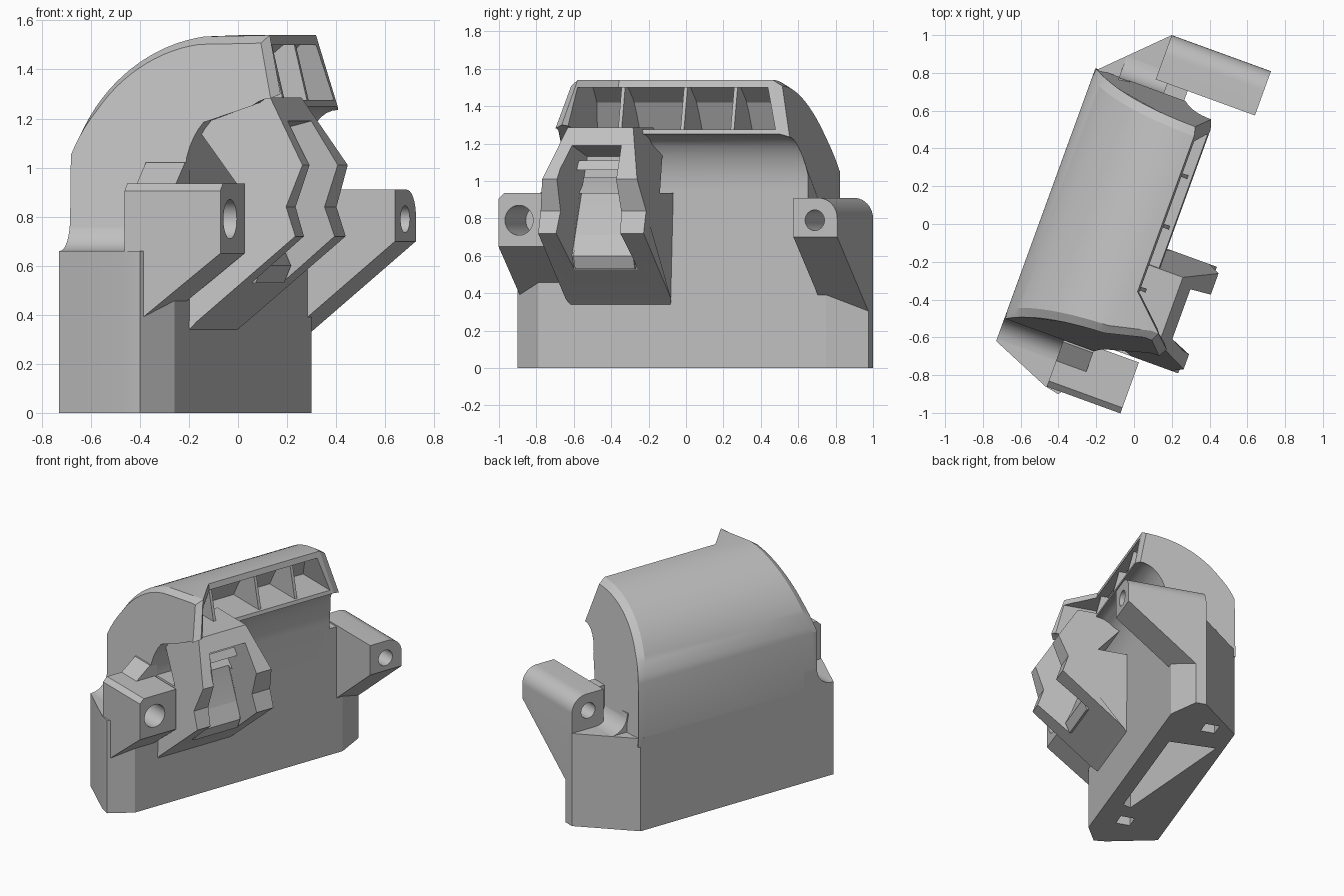
import bpy, bmesh, math

cube = bpy.data.objects.get("Cube")
if cube:
    bpy.data.objects.remove(cube)

TURN = math.radians(-20)   # the whole part sits turned about z

grey = bpy.data.materials.new("plain grey")
grey.use_nodes = True
grey.diffuse_color = (0.53, 0.53, 0.53, 1)
grey.node_tree.nodes["Principled BSDF"].inputs["Base Color"].default_value = (0.53, 0.53, 0.53, 1)


def loft(name, rings):
    """Closed solid through matching rings of points, with end caps."""
    bm = bmesh.new()
    loops = [[bm.verts.new(p) for p in ring] for ring in rings]
    n = len(loops[0])
    for a, b in zip(loops, loops[1:]):
        for i in range(n):
            j = (i + 1) % n
            bm.faces.new((a[i], a[j], b[j], b[i]))
    bm.faces.new(loops[0])
    bm.faces.new(loops[-1][::-1])
    bmesh.ops.recalc_face_normals(bm, faces=bm.faces)
    mesh = bpy.data.meshes.new(name)
    bm.to_mesh(mesh)
    bm.free()
    mesh.materials.append(grey)
    ob = bpy.data.objects.new(name, mesh)
    bpy.context.collection.objects.link(ob)
    ob.rotation_euler.z = TURN
    return ob


def side_prism(name, profile, v0, v1):
    """Profile in (across, height), extruded along the length."""
    return loft(name, [[(u, v, z) for u, z in profile] for v in (v0, v1)])


def end_prism(name, profile, u0, u1):
    """Profile in (length, height), extruded across."""
    return loft(name, [[(u, v, z) for v, z in profile] for u in (u0, u1)])


def plan_prism(name, plan, z0, z1):
    return loft(name, [[(u, v, z) for u, v in plan] for z in (z0, z1)])


def mirrored(name, outline, mid):
    """Outline of (across, height, half width) on both sides of a middle plane."""
    return loft(name, [[(u, mid + s * w, z) for u, z, w in outline] for s in (-1, 1)])


def rod(name, v, z, r, u0, u1):
    turns = [math.tau * i / 32 for i in range(32)]
    return end_prism(name, [(v + r * math.cos(t), z + r * math.sin(t)) for t in turns], u0, u1)


def quarter(steps):
    return [math.pi / 2 * i / steps for i in range(steps + 1)]


def cut(target, cutter):
    cutter.hide_render = True
    mod = target.modifiers.new("cut", 'BOOLEAN')
    mod.operation = 'DIFFERENCE'
    mod.solver = 'EXACT'
    mod.object = cutter
    bpy.context.view_layer.objects.active = target
    bpy.ops.object.modifier_apply(modifier=mod.name)
    bpy.data.objects.remove(cutter)


# Base block with its hollow and two slots underneath
base = plan_prism("base_block", [
    (-.474, -.832), (-.148, -.968), (-.068, -.984), (.026, -.83), (.026, .807),
    (-.08, 1.008), (-.154, 1.008), (-.474, .69)], 0, .66)
cut(base, plan_prism("hollow_cutter", [(-.09, -.46), (-.09, .45), (-.42, .47), (-.15, -.48)], -.1, .56))
for u, v in ((-.29, .71), (-.178, -.66)):
    s = .05
    cut(base, plan_prism("slot_cutter", [(u - s, v - s), (u + s, v - s), (u + s, v + s), (u - s, v + s)], -.1, .12))

# Domed cover: arc over the back, overhanging lip, concave sweep down to the wall
arc = [(.14 + .63 * math.cos(math.radians(a)), .91 + .63 * math.sin(math.radians(a)))
       for a in [167 - 77 * i / 20 for i in range(21)]]
cove = [(.21 - .184 * math.sin(t), .95 + .30 * math.cos(t)) for t in quarter(10)]
section = [(.026, .6), (-.474, .6)] + arc + cove


def ring(sign, back_off, inset, flare):
    pts = []
    for u, z in section:
        v = sign * (.705 - .11 * max(0, z - 1.05) / .49 - back_off)
        if flare and u > .08 and z > 1.2:
            u, v = u + .18, v + .05
            if z < 1.3:
                z += .05
        if inset and z > 1.0:
            k = .06 * min(1, (z - 1.0) / .25)
            u, z = u - (u + .05) * k, z - (z - 1.0) * k
        pts.append((u, v, z))
    return pts


kink = [(u, -.33, z) for u, z in section]
cover = loft("domed_cover", [ring(-1, 0, True, True), ring(-1, .045, False, True), kink,
                             ring(1, .05, False, False), ring(1, 0, True, False)])

# Recess under the lip, wider at its foot, with three ribs
recess = [(.8, 1.5), (.08, 1.5), (-.02, 1.42), (-.1, 1.275), (.8, 1.275)]
cut(cover, loft("hood_cutter", [[(u, end + grow * (1.5 - z), z) for u, z in recess]
                                for end, grow in ((-.50, -.18), (.52, .28))]))
for i, v in enumerate((-.31, .045, .33)):
    side_prism(f"hood_rib_{i + 1}", [(-.12, 1.265), (.185, 1.265), (.125, 1.51), (.05, 1.51)], v - .01, v + .01)

# Hollow fillets where the cover ends meet the shelves
sweep = [(.12 * (1 - math.cos(t)), .13 * (1 - math.sin(t))) for t in quarter(8)]
for name, sign, u0 in (("front_fillet", -1, -.474), ("back_fillet", 1, -.34)):
    prof = [(sign * (.70 + a), .66 + b) for a, b in sweep] + [(sign * .6, .64), (sign * .6, .79)]
    end_prism(name, prof, u0, .026)

# Front mounting ear with bevelled outer top edge
front_ear = loft("front_ear", [[(u, v, min(z, top)) for u, z in
                 [(-.14, .935), (.275, .935), (.275, .65), (-.06, .39), (-.14, .39)]]
                 for v, top in ((-.967, .905), (-.935, .935), (-.68, .935))])
cut(front_ear, rod("front_hole_cutter", -.85, .79, .08, -.05, .5))
end_prism("front_ear_gusset", [(-.84, .92), (-.715, 1.02), (-.66, 1.02), (-.66, .9), (-.84, .9)], -.14, .03)

# Back mounting ear, rounded on its outer top edge
r = .11
top_edge = [(1.008 - r + r * math.sin(t), .91 - r + r * math.cos(t)) for t in quarter(10)]
back_ear = end_prism("back_ear", [(.759, .3), (.759, .91)] + top_edge + [(1.008, .3)], -.154, .405)
cut(back_ear, side_prism("ear_slope_cutter", [(.5, .777), (-.086, .3), (-.086, .1), (.5, .1)], .6, 1.2))
cut(back_ear, rod("back_hole_cutter", .88, .79, .055, -.4, .6))
side_prism("back_ear_web", [(-.09, .64), (.026, .64), (.026, .90), (-.09, .90)], .66, .77)

# Latch housing: wide foot on the wall and a leaning slab above it with two arms
MID = -.363
latch = mirrored("latch_housing", [
    (0, .34, .285), (.026, .34, .285), (.06, .37, .30), (.49, .72, .30), (.45, .84, .30),
    (.51, 1.01, .27), (.34, 1.285, .186), (.02, 1.285, .186), (.02, 1.19, .24),
    (.235, .935, .30), (0, .935, .30)], MID)
cut(latch, mirrored("channel_cutter", [
    (.8, .5, .18), (.24, .5, .18), (.29, .60, .18), (.17, .93, .17), (.16, 1.13, .14),
    (.40, 1.19, .14), (.8, 1.0, .22)], MID))

# Tongue at the channel floor and a cross bar near its top
side_prism("latch_tongue", [(.20, .53), (.27, .53), (.30, .60), (.2, .82)], MID - .17, MID + .17)
side_prism("latch_cross_bar", [(.15, 1.06), (.30, 1.06), (.27, 1.11), (.15, 1.11)], MID - .16, MID + .16)

# Smooth the curved surfaces and keep the edges crisp
bpy.ops.object.select_all(action='DESELECT')
for ob in bpy.context.scene.objects:
    if ob.type == 'MESH' and grey.name in ob.data.materials:
        ob.select_set(True)
        bpy.context.view_layer.objects.active = ob
bpy.ops.object.shade_smooth_by_angle(angle=math.radians(20))
